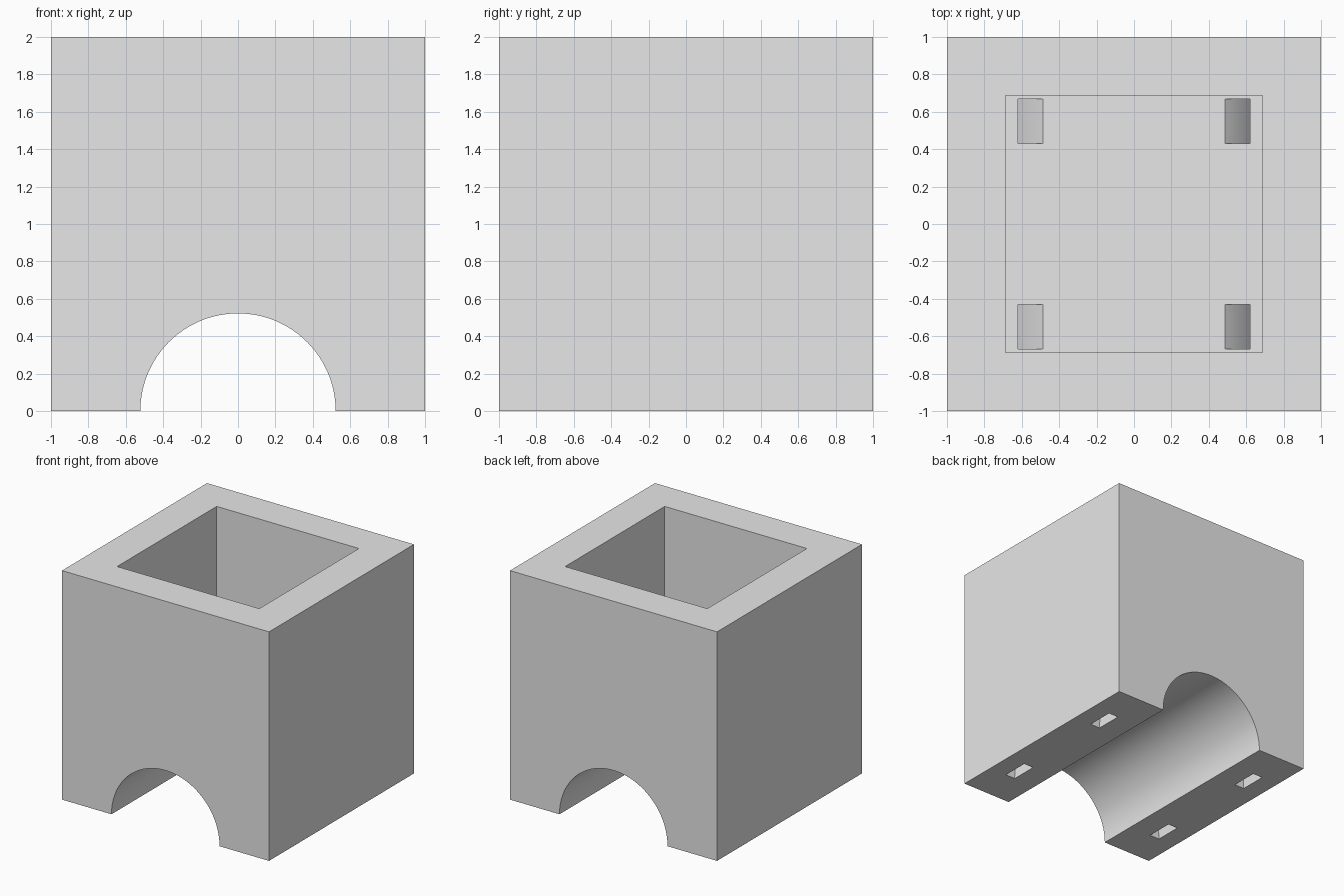
import bpy, bmesh, math
from mathutils import Vector

cube = bpy.data.objects.get("Cube")
if cube:
    bpy.data.objects.remove(cube, do_unlink=True)

grey = bpy.data.materials.new("light grey")
grey.use_nodes = True
grey.diffuse_color = (0.8, 0.8, 0.8, 1)
grey.node_tree.nodes["Principled BSDF"].inputs["Base Color"].default_value = (0.8, 0.8, 0.8, 1)

FLOOR = 0.55           # cavity floor height
TUNNEL = 0.522         # arch radius
CAVITY = 0.687         # half width of the cavity
SLOT_IN, SLOT_OUT = 0.735, 0.83
SLOT_NEAR, SLOT_FAR = 0.43, 0.667


def prism(name, profile, y0, y1):
    """Extrude an x-z outline along y."""
    bm = bmesh.new()
    face = bm.faces.new([bm.verts.new((x, y0, z)) for x, z in profile])
    ext = bmesh.ops.extrude_face_region(bm, geom=[face])
    moved = [v for v in ext["geom"] if isinstance(v, bmesh.types.BMVert)]
    bmesh.ops.translate(bm, vec=Vector((0, y1 - y0, 0)), verts=moved)
    bmesh.ops.recalc_face_normals(bm, faces=bm.faces[:])
    mesh = bpy.data.meshes.new(name)
    bm.to_mesh(mesh)
    bm.free()
    mesh.materials.append(grey)
    obj = bpy.data.objects.new(name, mesh)
    bpy.context.collection.objects.link(obj)
    return obj


def arc(radius, start, end, steps):
    angles = [math.radians(start + (end - start) * i / steps) for i in range(steps + 1)]
    return [(radius * math.cos(a), radius * math.sin(a)) for a in angles]


def box(half, low, high):
    return [(-half, low), (half, low), (half, high), (-half, high)]


# Block with an arched tunnel running front to back
outline = [(-1, 0), (-1, 2), (1, 2), (1, 0)] + arc(TUNNEL, 0, 180, 64)
block = prism("block", outline, -1, 1)

# Square cavity open at the top
cutters = [prism("cavity_cutter", box(CAVITY, FLOOR, 2.2), -CAVITY, CAVITY)]

# Four curved strap slots, concentric with the tunnel
for side in (1, -1):
    ring = arc(SLOT_IN, -10, 56, 33) + arc(SLOT_OUT, 56, -10, 33)
    ring = [(side * x, z) for x, z in ring]
    for end in (1, -1):
        y0, y1 = sorted((end * SLOT_NEAR, end * SLOT_FAR))
        cutters.append(prism("slot_cutter", ring, y0, y1))

# Apply the cuts
for cutter in cutters:
    cutter.hide_render = True
    mod = block.modifiers.new("cut", "BOOLEAN")
    mod.operation = "DIFFERENCE"
    mod.solver = "EXACT"
    mod.object = cutter

bpy.ops.object.select_all(action="DESELECT")
block.select_set(True)
bpy.context.view_layer.objects.active = block
for mod in list(block.modifiers):
    bpy.ops.object.modifier_apply(modifier=mod.name)
for cutter in cutters:
    bpy.data.objects.remove(cutter, do_unlink=True)

bpy.ops.object.shade_smooth_by_angle(angle=math.radians(30))
